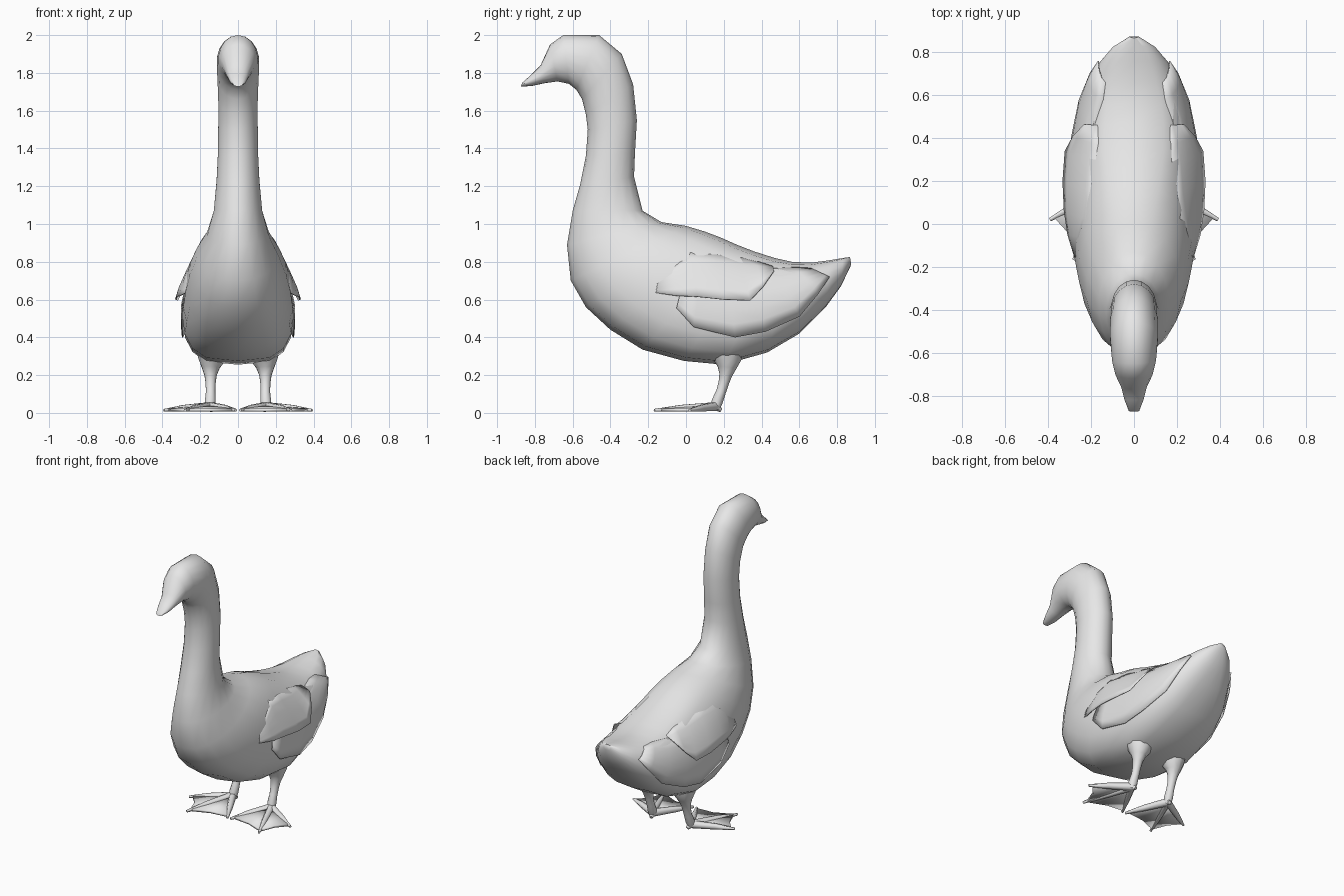
import bpy, bmesh, math
from mathutils import Vector
from mathutils.bvhtree import BVHTree

if "Cube" in bpy.data.objects:
    bpy.data.objects.remove(bpy.data.objects["Cube"])

plumage = bpy.data.materials.new("pale_grey")
plumage.use_nodes = True
GREY = (0.8, 0.8, 0.8, 1)
plumage.diffuse_color = GREY
plumage.node_tree.nodes["Principled BSDF"].inputs["Base Color"].default_value = GREY


def finish(bm, name, angle=60, mirror=False, thickness=0):
    bmesh.ops.recalc_face_normals(bm, faces=bm.faces)
    mesh = bpy.data.meshes.new(name)
    bm.to_mesh(mesh)
    bm.free()
    obj = bpy.data.objects.new(name, mesh)
    bpy.context.collection.objects.link(obj)
    mesh.materials.append(plumage)
    bpy.ops.object.select_all(action="DESELECT")
    obj.select_set(True)
    bpy.context.view_layer.objects.active = obj
    bpy.ops.object.shade_smooth_by_angle(angle=math.radians(angle))
    if thickness:
        solid = obj.modifiers.new("thickness", "SOLIDIFY")
        solid.thickness = thickness
        solid.offset = 0
    if mirror:
        obj.modifiers.new("mirror", "MIRROR")
    return obj


def loft(bm, sections, sides):
    """Skin rings given as (centre, long axis, wide axis, fullness 0..1)."""
    rings = []
    for centre, u, v, full in sections:
        ring = []
        for i in range(sides):
            t = math.tau * i / sides
            c, s = math.cos(t), math.sin(t)
            wide = math.copysign(abs(s) ** (1 - .4 * full), s) * (1 - .1 * full * c)
            ring.append(bm.verts.new(centre + u * c + v * wide))
        rings.append(ring)
    for a, b in zip(rings, rings[1:]):
        for i in range(sides):
            j = (i + 1) % sides
            bm.faces.new((a[i], a[j], b[j], b[i]))
    bm.faces.new(rings[0])
    bm.faces.new(rings[-1])


def tube(bm, path, sides=8):
    """Skin a path of (point, radius)."""
    pts = [Vector(p) for p, r in path]
    sections = []
    for i, (p, r) in enumerate(path):
        d = (pts[min(i + 1, len(pts) - 1)] - pts[max(i - 1, 0)]).normalized()
        u = d.cross(Vector((1, 0, 0)) if abs(d.z) > 0.7 else Vector((0, 0, 1))).normalized()
        sections.append((pts[i], u * r, d.cross(u) * r, 0))
    loft(bm, sections, sides)


# Body: beak, head, neck, trunk and tail as (back y, z, front y, z, half width, fullness)
stations = [
    (-.865, 1.75, -.875, 1.728, .025, 0), (-.82, 1.79, -.82, 1.73, .045, 0),
    (-.77, 1.84, -.75, 1.745, .06, 0), (-.72, 1.95, -.68, 1.755, .088, 0),
    (-.65, 2.0, -.62, 1.742, .104, 0), (-.46, 2.0, -.58, 1.71, .114, 0),
    (-.34, 1.9, -.55, 1.66, .11, 0), (-.28, 1.74, -.53, 1.58, .106, 0),
    (-.26, 1.55, -.52, 1.5, .106, 0), (-.27, 1.38, -.53, 1.36, .108, 0),
    (-.275, 1.25, -.56, 1.21, .115, 0), (-.23, 1.07, -.6, 1.07, .13, 0),
    (-.13, 1.01, -.63, .89, .165, 0), (0, .99, -.61, .7, .222, .1),
    (.1, .96, -.53, .56, .258, .3), (.18, .93, -.4, .44, .278, .55),
    (.27, .89, -.23, .335, .288, .8), (.36, .855, -.01, .275, .293, 1),
    (.47, .82, .2, .255, .29, 1), (.56, .8, .43, .32, .27, 1),
    (.66, .795, .6, .42, .23, .8), (.76, .808, .74, .56, .165, .6),
    (.83, .82, .82, .67, .1, .3), (.868, .825, .875, .785, .025, 0),
]
sections = []
for ty, tz, by, bz, w, full in stations:
    top, low = Vector((0, ty, tz)), Vector((0, by, bz))
    sections.append(((top + low) / 2, (top - low) / 2, Vector((w, 0, 0)), full))
bm = bmesh.new()
loft(bm, sections, 18)
skin = BVHTree.FromBMesh(bm)
finish(bm, "body")


def wing_layer(name, columns, lift, rows=5):
    """Feather sheet hugging the body; columns are (y, top z, y, bottom z)."""
    bm = bmesh.new()
    grid = []
    last = len(columns) - 1
    for k, (ty, tz, by, bz) in enumerate(columns):
        line = []
        for i in range(rows + 1):
            f = i / rows
            y, z = ty + (by - ty) * f, tz + (bz - tz) * f
            hit = skin.ray_cast(Vector((1, y, z)), Vector((-1, 0, 0)))[0]
            x = hit.x if hit else skin.find_nearest(Vector((.2, y, z)))[0].x
            line.append(bm.verts.new((x + lift(k / last, f), y, z)))
        grid.append(line)
    for a, b in zip(grid, grid[1:]):
        for i in range(rows):
            bm.faces.new((a[i], a[i + 1], b[i + 1], b[i]))
    return finish(bm, name, mirror=True, thickness=0.006)


# Long flight feathers, then the raised shoulder feathers over them
wing_layer("flight_feathers", [
    (-.02, .68, -.05, .555), (.08, .72, .04, .455), (.22, .75, .26, .4),
    (.36, .76, .42, .43), (.48, .765, .6, .51), (.58, .77, .7, .63),
    (.66, .765, .76, .72)], lambda k, f: -.004 + .018 * f)
wing_layer("shoulder_feathers", [
    (-.2, .67, -.19, .64), (-.06, .79, -.05, .62), (.02, .86, .06, .615),
    (.15, .85, .2, .6), (.27, .83, .34, .595), (.37, .805, .41, .67),
    (.46, .775, .465, .75)],
    lambda k, f: -.006 + .05 * f * math.sin(math.pi * min(k, .8)) ** .7)

# Legs with flared thighs
bm = bmesh.new()
tube(bm, [((.135, .215, .33), .09), ((.14, .22, .28), .074), ((.145, .217, .24), .05),
          ((.145, .21, .2), .034), ((.145, .2, .16), .028), ((.145, .185, .11), .026),
          ((.147, .165, .06), .03), ((.15, .155, .02), .022)], 10)
finish(bm, "legs", mirror=True)

# Feet: three toes and a short heel, joined by scalloped webs
heel = Vector((.15, .155, .034))
tips = [Vector((.012, -.1, .014)), Vector((.28, -.168, .014)), Vector((.392, .02, .014))]
bm = bmesh.new()
for tip in tips:
    mid = heel.lerp(tip, .55) + Vector((0, 0, .002))
    tube(bm, [(heel, .026), (mid, .02), (tip, .008)], 6)
tube(bm, [(heel, .024), ((.14, .185, .014), .012)], 6)
finish(bm, "toes", mirror=True)
bm = bmesh.new()
for a, b in zip(tips, tips[1:]):
    scallop = heel.lerp((a + b) / 2, .85)
    scallop.z = .014
    v = [bm.verts.new(p) for p in (heel, a.lerp(heel, .08), scallop, b.lerp(heel, .08))]
    bm.faces.new(v[:3])
    bm.faces.new((v[0], v[2], v[3]))
finish(bm, "webs", mirror=True, thickness=0.016)
